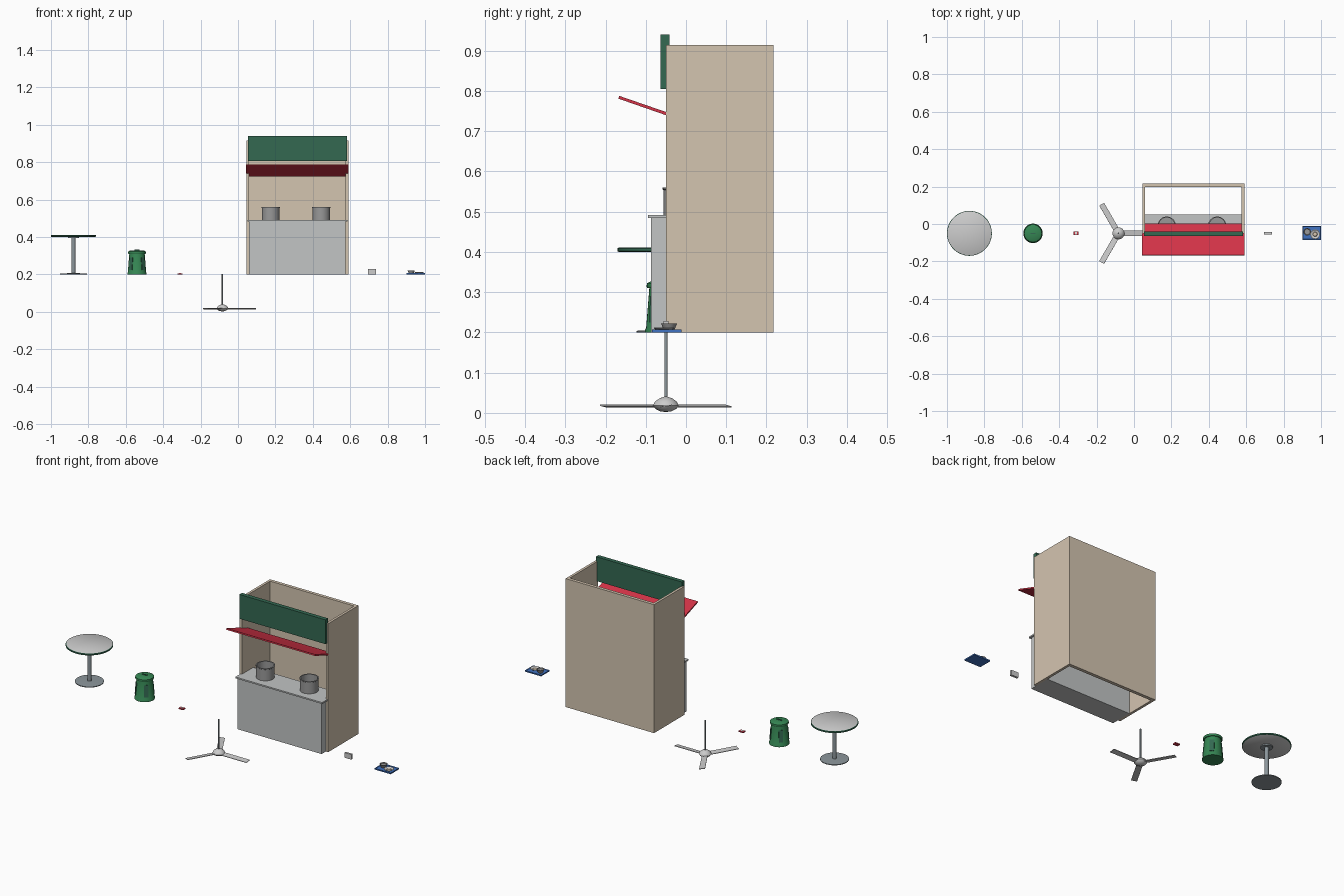
import bpy, bmesh, math
from mathutils import Matrix, Vector

cube = bpy.data.objects.get("Cube")
if cube:
    bpy.data.objects.remove(cube, do_unlink=True)

FLOOR, MID = 0.2, -0.05


def material(name, srgb):
    col = [c / 12.92 if c < 0.04 else ((c + 0.055) / 1.055) ** 2.4 for c in srgb] + [1]
    m = bpy.data.materials.new(name)
    m.use_nodes = True
    m.diffuse_color = col
    m.node_tree.nodes["Principled BSDF"].inputs["Base Color"].default_value = col
    return m


BEIGE = material("beige wall", (0.83, 0.77, 0.69))
STEEL = material("counter steel", (0.76, 0.77, 0.77))
PALE = material("pale grey", (0.80, 0.80, 0.80))
POT = material("pot metal", (0.60, 0.60, 0.60))
POLE = material("blue grey metal", (0.55, 0.59, 0.61))
PINE = material("dark green", (0.20, 0.41, 0.32))
BIN = material("bin green", (0.21, 0.53, 0.33))
RED = material("awning red", (0.83, 0.20, 0.28))
BLUE = material("tray blue", (0.25, 0.45, 0.76))
WHITE = material("white", (0.93, 0.92, 0.90))


def finish(bm, name, mats, smooth=False):
    bmesh.ops.recalc_face_normals(bm, faces=bm.faces)
    me = bpy.data.meshes.new(name)
    bm.to_mesh(me)
    bm.free()
    ob = bpy.data.objects.new(name, me)
    bpy.context.collection.objects.link(ob)
    for m in mats:
        me.materials.append(m)
    if smooth:
        bpy.ops.object.select_all(action='DESELECT')
        ob.select_set(True)
        bpy.context.view_layer.objects.active = ob
        bpy.ops.object.shade_smooth_by_angle(angle=math.radians(35))
    return ob


def box(name, lo, hi, mat, matrix=None):
    lo, hi = Vector(lo), Vector(hi)
    bm = bmesh.new()
    bmesh.ops.create_cube(bm, size=1, matrix=Matrix.Translation((lo + hi) / 2)
                          @ Matrix.Diagonal((*(hi - lo), 1)))
    if matrix:
        bm.transform(matrix)
    return finish(bm, name, [mat])


def prism(name, outline, depth, mat):
    """Extrude a flat outline along a vector."""
    bm = bmesh.new()
    face = bm.faces.new([bm.verts.new(p) for p in outline])
    new = bmesh.ops.extrude_face_region(bm, geom=[face])["geom"]
    bmesh.ops.translate(bm, vec=depth, verts=[v for v in new if isinstance(v, bmesh.types.BMVert)])
    return finish(bm, name, [mat])


def lathe(name, x, y, z, profile, mats, rule=None, steps=32):
    """Spin (radius, height) points about a vertical axis."""
    bm = bmesh.new()
    vs = [bm.verts.new((r, 0, h)) for r, h in profile]
    es = [bm.edges.new(pair) for pair in zip(vs, vs[1:])]
    bmesh.ops.spin(bm, geom=vs + es, axis=(0, 0, 1), cent=(0, 0, 0),
                   angle=math.tau, steps=steps, use_duplicate=False)
    bmesh.ops.remove_doubles(bm, verts=bm.verts, dist=0.0001)
    bm.normal_update()
    if rule:
        for f in bm.faces:
            f.material_index = rule(f)
    bm.transform(Matrix.Translation((x, y, z)))
    return finish(bm, name, mats, True)


def disc(name, x, y, z, r, h, mat):
    return lathe(name, x, y, z, [(0, 0), (r, 0), (r, h), (0, h)], [mat])


# Stall shell, open at the front, top and bottom
L, R, F, B, T = 0.045, 0.59, -0.05, 0.217, 0.014
prism("stall_walls", [(x, y, FLOOR) for x, y in (
    (L, F), (L, B), (R, B), (R, F), (R - T, F), (R - T, B - 0.018),
    (L + T, B - 0.018), (L + T, F))], (0, 0, 0.715), BEIGE)

# Counter and its worktop
box("counter", (L + T, -0.087, FLOOR), (R - T, 0.035, 0.485), STEEL)
box("counter_front_lip", (L + 0.005, -0.095, 0.484), (R - 0.005, F, 0.492), STEEL)
box("counter_top", (L + T, F, 0.484), (R - T, 0.05, 0.492), STEEL)

# Sign board and sloping awning
box("sign_board", (0.053, -0.064, 0.805), (0.583, -0.041, 0.94), PINE)
prism("awning", [(L - 0.001, y, z) for y, z in (
    (-0.168, 0.781), (-0.166, 0.788), (F, 0.748), (F, 0.740))], (R - L + 0.002, 0, 0), RED)
prism("awning_inner", [(L + T, y, z) for y, z in (
    (F, 0.740), (F, 0.748), (0.002, 0.731), (0.0, 0.724))], (R - L - 2 * T, 0, 0), RED)

# Open cooking pots
for side, x in (("right", 0.175), ("left", 0.445)):
    lathe("pot_" + side, x, -0.009, 0.492,
          [(0, 0), (0.047, 0), (0.047, 0.062), (0.049, 0.064), (0.049, 0.068),
           (0.043, 0.068), (0.043, 0.005), (0, 0.005)], [POT])

# Round table
TX = -0.88
lathe("table_top", TX, MID, 0.4,
      [(0, 0), (0.117, 0), (0.12, 0.002), (0.12, 0.009), (0.117, 0.011), (0, 0.011)],
      [PALE, PINE], lambda f: int(abs(f.normal.z) < 0.9), 48)
disc("table_mount", TX, MID, 0.394, 0.03, 0.007, POLE)
disc("table_pole", TX, MID, FLOOR + 0.004, 0.011, 0.192, POLE)
lathe("table_base", TX, MID, FLOOR,
      [(0, 0), (0.073, 0), (0.073, 0.004), (0.02, 0.007), (0, 0.007)], [POLE])

# Litter bin with flared foot, lid, handle and recessed-looking panels
BX = -0.54
lathe("bin_body", BX, MID, FLOOR,
      [(0, 0), (0.052, 0), (0.052, 0.006), (0.049, 0.012), (0.041, 0.112), (0, 0.112)], [BIN])
lathe("bin_lid", BX, MID, FLOOR + 0.11,
      [(0, 0), (0.046, 0), (0.048, 0.004), (0.047, 0.012), (0.038, 0.017), (0, 0.019)], [BIN])
box("bin_handle", (BX - 0.014, MID - 0.003, 0.327), (BX + 0.014, MID + 0.003, 0.332), PINE)
for i in range(4):
    place = (Matrix.Translation((BX, MID, 0.257)) @ Matrix.Rotation(math.pi * (i + 0.5) / 2, 4, 'Z')
             @ Matrix.Translation((0.0445, 0, 0)) @ Matrix.Rotation(-0.08, 4, 'Y'))
    box("bin_panel_%d" % (i + 1), (-0.004, -0.011, -0.033), (0.002, 0.011, 0.033), PINE, place)

# Small packet with a pale label
PX = -0.31
box("packet", (PX - 0.014, MID - 0.01, FLOOR), (PX + 0.014, MID + 0.01, 0.206), RED)
box("packet_label", (PX - 0.006, MID - 0.006, 0.206), (PX + 0.006, MID + 0.006, 0.207), WHITE)

# Ceiling fan
FX = -0.083
lathe("fan_hub", FX, MID, 0,
      [(0, 0.002), (0.014, 0.004), (0.026, 0.01), (0.032, 0.018), (0.027, 0.028),
       (0.016, 0.036), (0.005, 0.04), (0, 0.041)], [PALE])
disc("fan_rod", FX, MID, 0.035, 0.004, 0.168, POLE)
for i in range(3):
    place = (Matrix.Translation((FX, MID, 0.017)) @ Matrix.Rotation(math.tau * i / 3, 4, 'Z')
             @ Matrix.Rotation(0.14, 4, 'X'))
    box("fan_blade_%d" % (i + 1), (0.022, -0.015, -0.0015), (0.18, 0.015, 0.0015), PALE, place)

# Napkin holder
box("napkin_holder", (0.694, MID - 0.006, FLOOR), (0.737, MID + 0.006, 0.228), PALE)

# Serving tray with a sunken bed
bm = bmesh.new()
bmesh.ops.create_cube(bm, size=1, matrix=Matrix.Translation((0.95, -0.048, 0.2035))
                      @ Matrix.Diagonal((0.1, 0.074, 0.007, 1)))
bm.normal_update()
top = [f for f in bm.faces if f.normal.z > 0.9]
bmesh.ops.inset_region(bm, faces=top, thickness=0.005)
bmesh.ops.translate(bm, verts=top[0].verts, vec=(0, 0, -0.003))
finish(bm, "tray", [BLUE])

# Bowl of food and a plate on the tray
lathe("bowl", 0.926, -0.042, 0.204,
      [(0, 0), (0.012, 0), (0.02, 0.018), (0.017, 0.018), (0.015, 0.013), (0, 0.013)],
      [POT, BEIGE], lambda f: int(f.normal.z > 0.9 or f.calc_center_median().length < 0.014
                                  and f.calc_center_median().z > 0.012))
lathe("plate", 0.968, -0.055, 0.204,
      [(0, 0), (0.016, 0), (0.026, 0.007), (0.024, 0.008), (0.015, 0.003), (0, 0.003)], [PALE])
lathe("plate_food", 0.968, -0.055, 0.206, [(0, 0), (0.013, 0), (0.01, 0.005), (0, 0.007)], [BEIGE])
